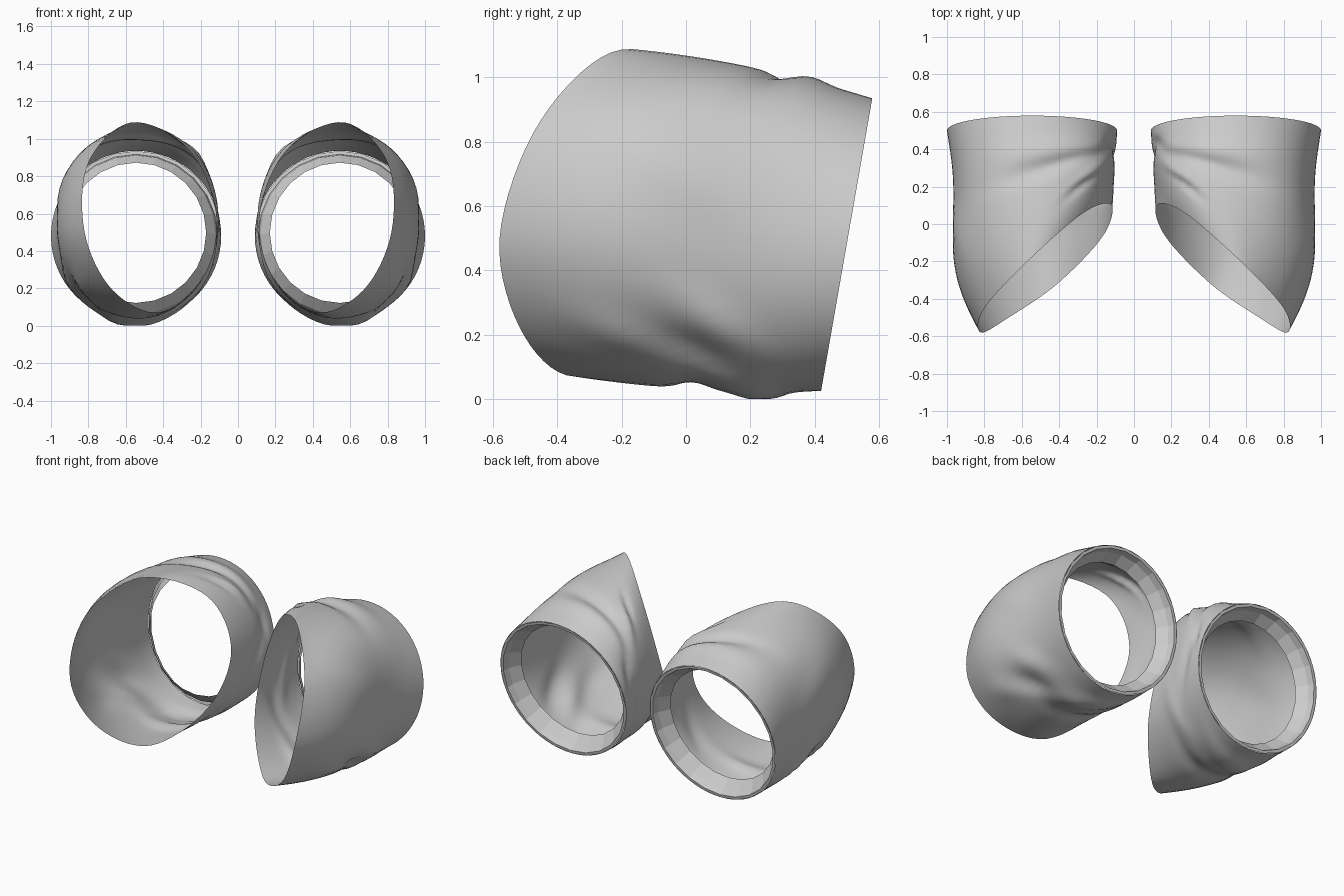
import bpy, bmesh, math
from mathutils import Vector

cube = bpy.data.objects.get("Cube")
if cube:
    bpy.data.objects.remove(cube)

SEGS, ROWS, HEM_SEGS = 64, 36, 24

cloth = bpy.data.materials.new("grey cloth")
cloth.use_nodes = True
cloth.diffuse_color = (0.6, 0.6, 0.6, 1)
cloth.node_tree.nodes["Principled BSDF"].inputs["Base Color"].default_value = (0.6, 0.6, 0.6, 1)

# Slanted front opening, every 45 degrees: outer side, top, inner side, bottom
OPENING = [Vector(p) for p in (
    (0.82, -0.58, 0.50), (0.80, -0.45, 0.87), (0.57, -0.20, 1.087), (0.27, 0.06, 0.95),
    (0.12, 0.10, 0.62), (0.17, -0.07, 0.29), (0.41, -0.32, 0.072), (0.67, -0.50, 0.19))]

# Cloth folds: angle, place along sleeve, direction, length, width, height
FOLDS = [
    (100, 0.38, 0, 0.40, 0.05, -0.022),
    (100, 0.25, 4, 0.42, 0.06, 0.014),
    (125, 0.66, -35, 0.12, 0.035, -0.018),
    (132, 0.55, -35, 0.15, 0.045, 0.016),
    (20, 0.50, 50, 0.28, 0.07, 0.010),
    (-36, 0.36, 45, 0.20, 0.05, 0.024),
    (-50, 0.45, 45, 0.22, 0.05, -0.026),
    (-40, 0.68, 60, 0.18, 0.06, 0.014),
    (-88, 0.26, 10, 0.32, 0.08, 0.027),
    (-95, 0.55, -15, 0.30, 0.06, -0.026),
    (180, 0.35, 30, 0.30, 0.07, -0.016),
    (215, 0.60, -40, 0.25, 0.07, 0.014),
    (155, 0.25, -35, 0.22, 0.05, -0.015),
]


def opening_point(a):
    """Smooth closed curve through the opening points."""
    u = (a / (math.pi / 4)) % 8
    i, f = int(u), u % 1
    p0, p1, p2, p3 = (OPENING[(i + k) % 8] for k in (-1, 0, 1, 2))
    return 0.5 * (2 * p1 + (p2 - p0) * f + (2 * p0 - 5 * p1 + 4 * p2 - p3) * f * f
                  + (3 * p1 - p0 - 3 * p2 + p3) * f ** 3)


def back_point(a, radius=0.455, inset=0):
    """Tilted round cuff at the back; inset runs square to its plane."""
    c, s = math.cos(a), math.sin(a)
    return Vector((0.545 + radius * c, 0.5 + 0.175 * radius * s - inset,
                   0.48 + radius * s + 0.17 * inset))


def fold_height(a, t):
    total = 0
    for angle, place, turn, length, width, height in FOLDS:
        da = (a - math.radians(angle) + math.pi) % (2 * math.pi) - math.pi
        du, dv, r = da * 0.48, (t - place) * 0.8, math.radians(turn)
        along = du * math.cos(r) + dv * math.sin(r)
        across = dv * math.cos(r) - du * math.sin(r)
        total += height * math.exp(-(along / length) ** 2 * 2 - (across / width) ** 2)
    return total


def sleeve_point(a, t):
    back, front = back_point(a), opening_point(a)
    c, s = math.cos(a), math.sin(a)
    full = 1 + (0.05 * math.sin(2 * a) ** 2 if s > 0 else 0)
    middle = Vector((0.535 + 0.433 * c * full, 0, 0.53 + 0.503 * s * full))
    p = (back * (1 - t) * (1 - 2 * t) + middle * 4 * t * (1 - t) + front * t * (2 * t - 1))
    p.y = back.y + (front.y - back.y) * t
    # The outer side narrows behind its middle and swells before the opening
    swell = -0.033 * math.sin(2 * math.pi * t) * max(0, c) ** 3
    fade = min(1, t * 6) * min(1, (1 - t) * 6)
    return p + Vector((c, 0, s)) * (fold_height(a, t) * fade + swell)


def loft(name, rings, side, smooth):
    """Skin a list of closed rings; side -1 makes the mirrored piece."""
    bm = bmesh.new()
    rows = [[bm.verts.new((p.x * side, p.y, max(p.z, 0))) for p in ring] for ring in rings]
    for r0, r1 in zip(rows, rows[1:]):
        n = len(r0)
        for i in range(n):
            j = (i + 1) % n
            quad = [r0[i], r1[i], r1[j], r0[j]]
            bm.faces.new(quad[::-1] if side < 0 else quad)
    mesh = bpy.data.meshes.new(name)
    bm.to_mesh(mesh)
    bm.free()
    mesh.materials.append(cloth)
    for face in mesh.polygons:
        face.use_smooth = smooth
    obj = bpy.data.objects.new(name, mesh)
    bpy.context.collection.objects.link(obj)


def circle(count):
    return [2 * math.pi * i / count for i in range(count)]


for label, side in (("left", 1), ("right", -1)):
    # Wrinkled sleeve tube from the cuff to the slanted opening
    rings = [[sleeve_point(a, k / ROWS) for a in circle(SEGS)] for k in range(ROWS + 1)]
    loft(label + "_sleeve", rings, side, True)
    # Faceted hem folded inward at the cuff
    profile = ((0.375, 0.10), (0.425, 0.04), (0.437, 0), (0.455, 0))
    hem = [[back_point(a, r, d) for a in circle(HEM_SEGS)] for r, d in profile]
    loft(label + "_hem", hem, side, False)
